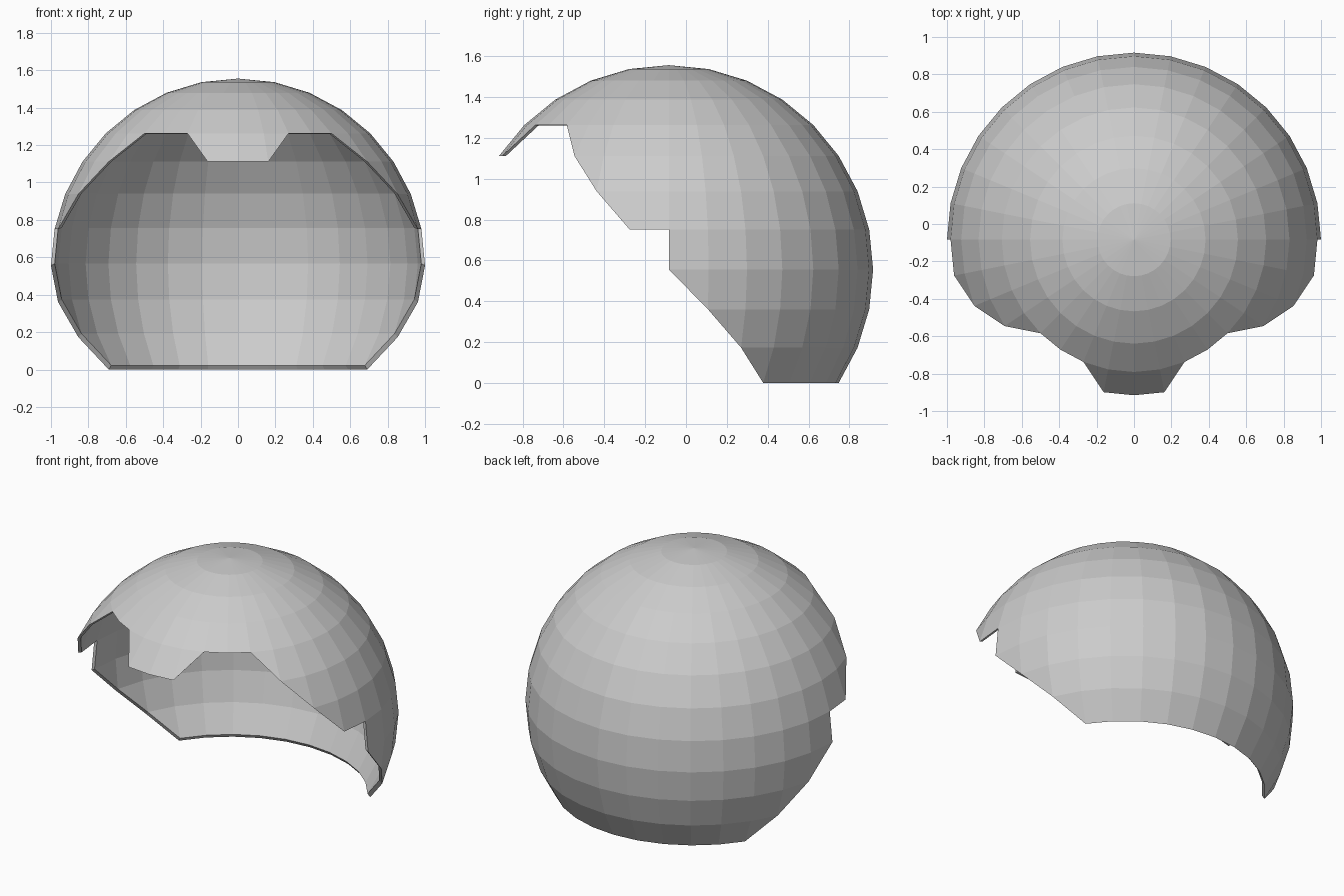
import bpy, bmesh
from math import sin, cos, pi
from mathutils import Vector

if "Cube" in bpy.data.objects:
    bpy.data.objects.remove(bpy.data.objects["Cube"])

STEP = pi / 16                       # 32 segments, 16 rings
CENTRE = Vector((0, -0.084, 0.5556))
PIVOT = Vector((0, 0, 1.1))          # inner skin shrinks towards this point
SHRINK = 0.98

# Lowest ring on the two sides of each strip, from front centre to back centre
STRIPS = [(5, 5), (5, 4), (4, 4), (4, 4), (4, 5), (5, 6), (6, 7), (7, 7),
          (8, 9), (9, 10), (10, 11)] + [(11, 11)] * 5

bm = bmesh.new()
cache = {}


def vert(ring, col):
    col = 0 if ring == 0 else col % 32
    if (ring, col) not in cache:
        t, a = ring * STEP, col * STEP
        p = Vector((sin(t) * sin(a), -sin(t) * cos(a), cos(t)))
        cache[ring, col] = bm.verts.new(CENTRE + p)
    return cache[ring, col]


# Outer skin: strips of a sphere, cut away at the face and neck
for side in (1, -1):
    for k, (a, b) in enumerate(STRIPS):
        l, r = side * k, side * (k + 1)
        bm.faces.new((vert(0, 0), vert(1, l), vert(1, r)))
        low = min(a, b)
        for i in range(1, low):
            bm.faces.new((vert(i, l), vert(i + 1, l), vert(i + 1, r), vert(i, r)))
        if a > b:
            bm.faces.new((vert(low, l), vert(low + 1, l), vert(low, r)))
        elif b > a:
            bm.faces.new((vert(low, l), vert(low + 1, r), vert(low, r)))

# Inner skin and the rim joining both
outer_faces = list(bm.faces)
rim = [e for e in bm.edges if e.is_boundary]
inner = {v: bm.verts.new(PIVOT + (v.co - PIVOT) * SHRINK) for v in list(bm.verts)}
for f in outer_faces:
    bm.faces.new([inner[v] for v in reversed(f.verts)])
for e in rim:
    a, b = e.verts
    bm.faces.new((a, b, inner[b], inner[a]))
bmesh.ops.recalc_face_normals(bm, faces=bm.faces)

mesh = bpy.data.meshes.new("helmet_shell")
bm.to_mesh(mesh)
bm.free()
bpy.context.collection.objects.link(bpy.data.objects.new("helmet_shell", mesh))
